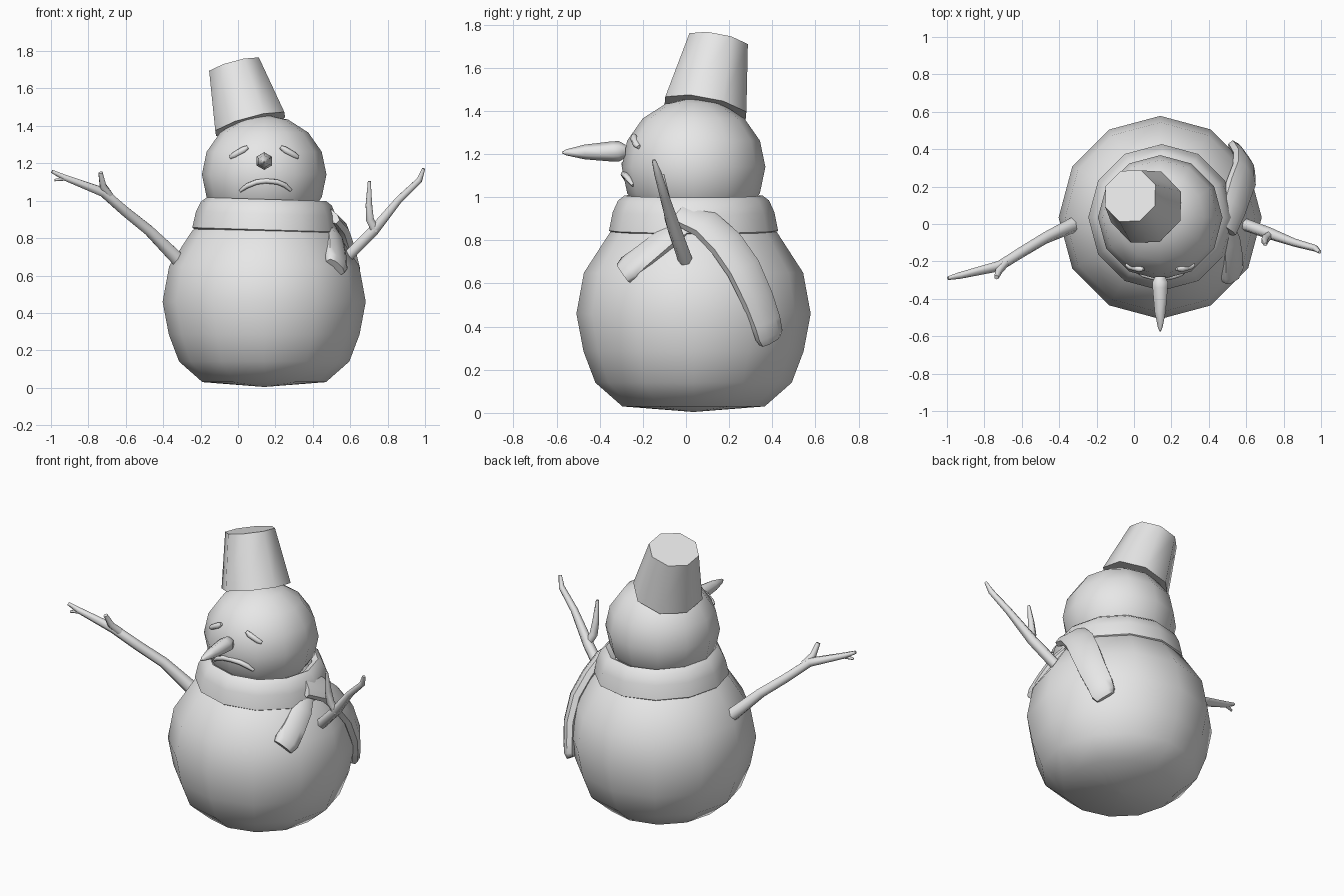
import bpy, bmesh, math
from mathutils import Vector

cube = bpy.data.objects.get("Cube")
if cube:
    bpy.data.objects.remove(cube, do_unlink=True)

grey = bpy.data.materials.new("plain grey")
grey.use_nodes = True
grey.diffuse_color = (0.8, 0.8, 0.8, 1)
grey.node_tree.nodes["Principled BSDF"].inputs["Base Color"].default_value = (0.8, 0.8, 0.8, 1)

BODY = Vector((0.14, 0.035, 0.46))
HEAD = Vector((0.14, 0.035, 1.14))


def finish(name, bm):
    bmesh.ops.recalc_face_normals(bm, faces=bm.faces)
    mesh = bpy.data.meshes.new(name)
    bm.to_mesh(mesh)
    bm.free()
    mesh.materials.append(grey)
    obj = bpy.data.objects.new(name, mesh)
    bpy.context.collection.objects.link(obj)
    bpy.ops.object.select_all(action='DESELECT')
    obj.select_set(True)
    bpy.context.view_layer.objects.active = obj
    bpy.ops.object.shade_smooth_by_angle(angle=math.radians(62))
    return obj


def skin(name, rings, loop=False):
    """Join rings of points into a surface, capped unless it loops."""
    bm = bmesh.new()
    rows = [[bm.verts.new(p) for p in ring] for ring in rings]
    n = len(rows[0])
    pairs = list(zip(rows, rows[1:]))
    if loop:
        pairs.append((rows[-1], rows[0]))
    else:
        bm.faces.new(rows[0])
        bm.faces.new(rows[-1])
    for a, b in pairs:
        for i in range(n):
            j = (i + 1) % n
            bm.faces.new((a[i], a[j], b[j], b[i]))
    return finish(name, bm)


def lathe(name, profile, center, sides=12, axis=(0, 0, 1), turn=0.0, loop=False):
    """Turn (radius, height) pairs about an axis through center."""
    rot = Vector((0, 0, 1)).rotation_difference(Vector(axis))
    steps = [turn + math.tau * i / sides for i in range(sides)]
    return skin(name, [[Vector(center) + rot @ Vector((r * math.cos(t), r * math.sin(t), h))
                        for t in steps] for r, h in profile], loop)


def sweep(name, path, widths, flat=1.0, sides=6, out=None, power=1.0):
    """Sweep an oval along a path; out(p) gives the direction of its thin side."""
    pts = [Vector(p) for p in path]
    rings = []
    for i, p in enumerate(pts):
        tangent = (pts[min(i + 1, len(pts) - 1)] - pts[max(i - 1, 0)]).normalized()
        normal = out(p) if out else Vector((0, -1, 0))
        side = tangent.cross(normal).normalized()
        normal = side.cross(tangent)
        ring = []
        for k in range(sides):
            t = math.tau * (k + 0.5) / sides
            c, s = (math.copysign(abs(v) ** power, v) for v in (math.cos(t), math.sin(t)))
            ring.append(p + widths[i] * (side * c + normal * s * flat))
        rings.append(ring)
    return skin(name, rings)


# Snow balls
lathe("body", [(0.01, 0.005), (0.33, 0.03), (0.455, 0.14), (0.51, 0.285), (0.543, 0.46),
               (0.508, 0.65), (0.385, 0.84), (0.2, 0.96), (0.01, 1.0)],
      (BODY.x, BODY.y, 0), 12)
lathe("head", [(max(0.01, 0.333 * math.sin(math.pi * i / 8)), -0.318 * math.cos(math.pi * i / 8))
               for i in range(9)], HEAD, 12)

# Tilted bucket hat
lathe("bucket_hat", [(0.207, 0), (0.149, 0.327)], (0.065, 0.09, 1.41), 8,
      (-0.085, 0.06, 0.31), math.pi / 8)

# Face
lathe("nose", [(0.03, 0), (0.047, 0.03), (0.047, 0.06), (0.034, 0.19), (0.014, 0.275), (0.003, 0.295)],
      (0.14, -0.28, 1.213), 6, (0, -1, -0.02), math.pi / 6)


def on_head(x, z):
    d = 0.325 ** 2 - (x - HEAD.x) ** 2 - (z - HEAD.z) ** 2
    return Vector((x, HEAD.y - math.sqrt(d), z))


def from_head(p):
    return (p - HEAD).normalized()


for side, name in ((-1, "right_eye"), (1, "left_eye")):
    sweep(name, [on_head(0.14 + side * x, z) for x, z in
                 ((0.088, 1.287), (0.11, 1.272), (0.16, 1.243), (0.182, 1.232))],
          (0.01, 0.018, 0.017, 0.01), out=from_head)
sweep("mouth", [on_head(x, z) for x, z in
                ((0.012, 1.052), (0.05, 1.08), (0.1, 1.1), (0.15, 1.106),
                 (0.21, 1.1), (0.25, 1.083), (0.282, 1.055))],
      (0.009, 0.015, 0.015, 0.015, 0.015, 0.015, 0.009), out=from_head)

# Scarf
lathe("scarf_ring", [(0.29, 0.83), (0.35, 0.815), (0.392, 0.845), (0.375, 0.93),
                     (0.35, 0.985), (0.32, 1.008), (0.285, 0.99)],
      (0.147, 0.035, 0), 12, (0.03, 0, 1), loop=True).location.x -= 0.025


def from_body(p):
    return (p - BODY).normalized()


sweep("scarf_back_tail",
      [(0.49, -0.03, 0.925), (0.53, 0.09, 0.875), (0.56, 0.185, 0.785), (0.59, 0.265, 0.67),
       (0.59, 0.33, 0.53), (0.567, 0.37, 0.42), (0.555, 0.385, 0.36), (0.54, 0.39, 0.335)],
      (0.07, 0.085, 0.09, 0.09, 0.085, 0.08, 0.075, 0.06), 0.42, 8, from_body, 0.8)
sweep("scarf_front_tail",
      [(0.47, 0.0, 0.87), (0.515, -0.1, 0.8), (0.525, -0.19, 0.725),
       (0.525, -0.26, 0.67), (0.52, -0.29, 0.645)],
      (0.06, 0.065, 0.07, 0.075, 0.062), 0.5, 8, from_body, 0.8)

# Stick arms, each with a side twig
sweep("right_arm", [(-0.325, -0.005, 0.69), (-0.475, -0.075, 0.84), (-0.6, -0.15, 0.94),
                    (-0.72, -0.225, 1.045), (-0.93, -0.275, 1.125), (-0.995, -0.29, 1.157)],
      (0.042, 0.032, 0.03, 0.028, 0.018, 0.01))
sweep("right_arm_twig", [(-0.69, -0.21, 1.03), (-0.722, -0.25, 1.08), (-0.735, -0.285, 1.15)],
      (0.025, 0.02, 0.013))
sweep("right_arm_tip", [(-0.92, -0.272, 1.12), (-0.98, -0.29, 1.11)], (0.014, 0.007))
sweep("left_arm", [(0.585, 0.0, 0.7), (0.725, -0.05, 0.84), (0.86, -0.1, 1.005),
                   (0.97, -0.13, 1.11), (0.993, -0.15, 1.172)],
      (0.034, 0.032, 0.022, 0.018, 0.009))
sweep("left_arm_twig", [(0.735, -0.055, 0.84), (0.705, -0.075, 0.9),
                        (0.7, -0.09, 0.98), (0.702, -0.11, 1.105)],
      (0.026, 0.024, 0.02, 0.009))
